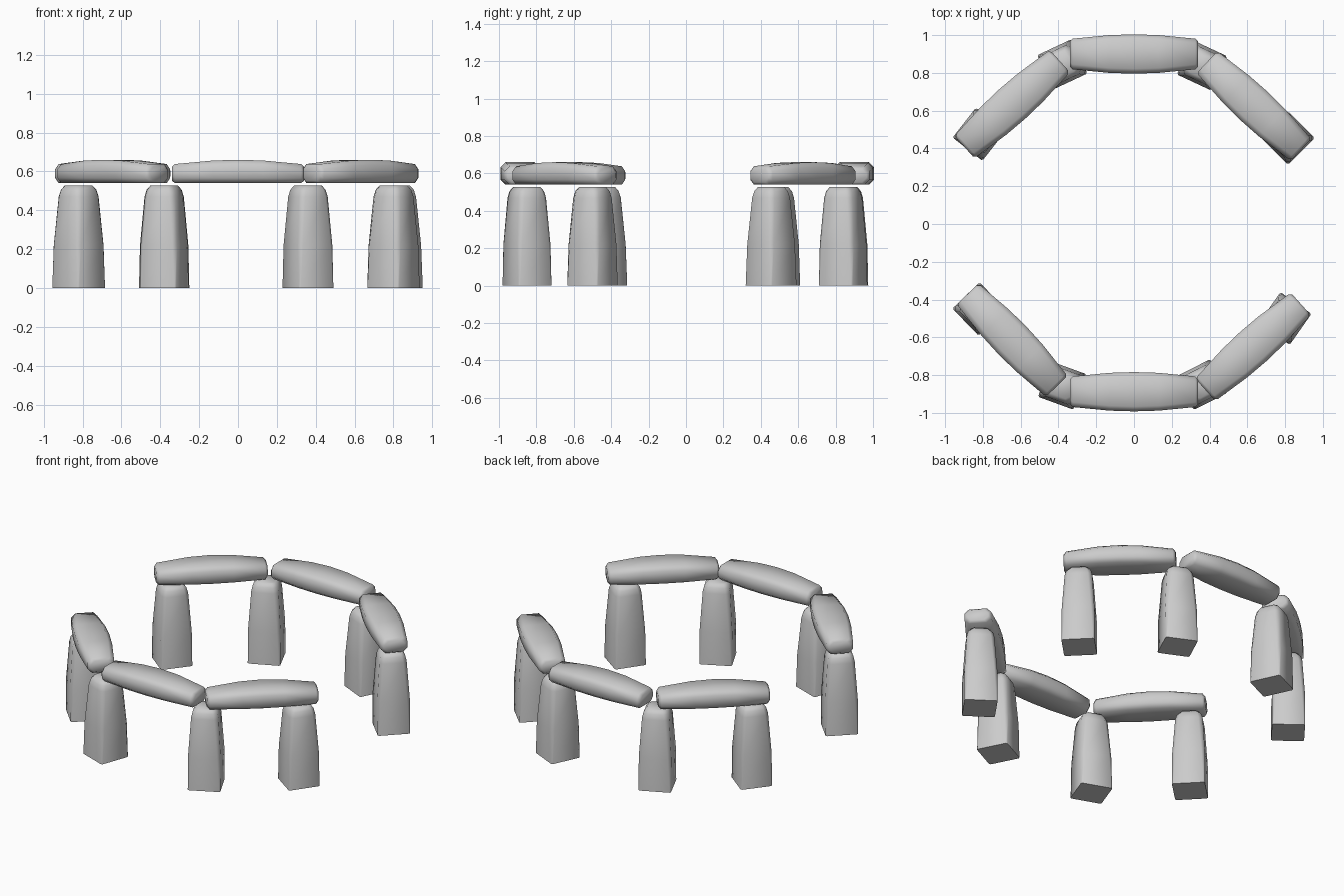
import bpy, bmesh
from math import radians
from mathutils import Matrix

old = bpy.data.objects.get("Cube")
if old:
    bpy.data.objects.remove(old)

stone = bpy.data.materials.new("grey_stone")
stone.use_nodes = True
GREY = (0.6, 0.6, 0.6, 1)
stone.diffuse_color = GREY
stone.node_tree.nodes["Principled BSDF"].inputs["Base Color"].default_value = GREY


def ring(bm, hx, hy, c, z, dx=0, dy=0):
    """Chamfered rectangle with half sizes hx, hy."""
    pts = []
    for sx, sy in ((1, 1), (-1, 1), (-1, -1), (1, -1)):
        pair = [(sx * hx, sy * (hy - c)), (sx * (hx - c), sy * hy)]
        pts += pair if sx == sy else pair[::-1]
    return [bm.verts.new((x + dx, y + dy, z)) for x, y in pts]


def loft(name, sections, matrix):
    bm = bmesh.new()
    rings = [ring(bm, *s) for s in sections]
    for a, b in zip(rings, rings[1:]):
        for i in range(8):
            j = (i + 1) % 8
            bm.faces.new((a[i], a[j], b[j], b[i]))
    bm.faces.new(rings[0][::-1])
    bm.faces.new(rings[-1])
    bmesh.ops.recalc_face_normals(bm, faces=bm.faces)
    bm.transform(matrix)
    mesh = bpy.data.meshes.new(name)
    bm.to_mesh(mesh)
    bm.free()
    mesh.materials.append(stone)
    obj = bpy.data.objects.new(name, mesh)
    bpy.context.collection.objects.link(obj)
    bpy.ops.object.select_all(action="DESELECT")
    obj.select_set(True)
    bpy.context.view_layer.objects.active = obj
    bpy.ops.object.shade_smooth_by_angle(angle=radians(50))


def place(x, y, z, angle):
    return Matrix.Translation((x, y, z)) @ Matrix.Rotation(radians(angle), 4, "Z")


# Upright stones: straight foot, tapered shoulder, chamfered top
PILLAR = [(0.1, 0.1, 0.008, 0), (0.1, 0.1, 0.02, 0.22),
          (0.084, 0.084, 0.025, 0.47), (0.076, 0.076, 0.025, 0.505),
          (0.06, 0.06, 0.02, 0.527)]
PILLARS = {
    "back_left_inner": (0.36, 0.84, -25), "back_right_inner": (-0.38, 0.845, 25),
    "front_left_inner": (0.36, -0.85, 27), "front_right_inner": (-0.38, -0.855, -20),
    "back_left_outer": (0.815, 0.455, -45), "back_right_outer": (-0.82, 0.475, 52),
    "front_left_outer": (0.80, -0.50, 55), "front_right_outer": (-0.82, -0.45, -46)}
for name, (x, y, angle) in PILLARS.items():
    loft(name + "_pillar", PILLAR, place(x, y, 0, angle))

# Lintels: lofted along their length, swelling to the top and sides
LINTEL = []
for t, half_w, half_h in ((-0.34, 0.066, 0.036), (-0.325, 0.081, 0.049),
                          (-0.13, 0.1, 0.058), (0, 0.104, 0.06),
                          (0.13, 0.1, 0.058), (0.325, 0.081, 0.049),
                          (0.34, 0.066, 0.036)):
    base = 0.012 if abs(t) > 0.33 else 0
    LINTEL.append((half_h, half_w, 0.026, t, -half_h - base))
LAY = Matrix.Rotation(radians(90), 4, "Y")
LINTELS = {
    "back": (0, 0.9, 0), "front": (0, -0.888, 0),
    "back_left": (0.635, 0.625, -43), "back_right": (-0.645, 0.635, 42),
    "front_left": (0.63, -0.65, 42), "front_right": (-0.645, -0.615, -46)}
for name, (x, y, angle) in LINTELS.items():
    loft(name + "_lintel", LINTEL, place(x, y, 0.54, angle) @ LAY)
